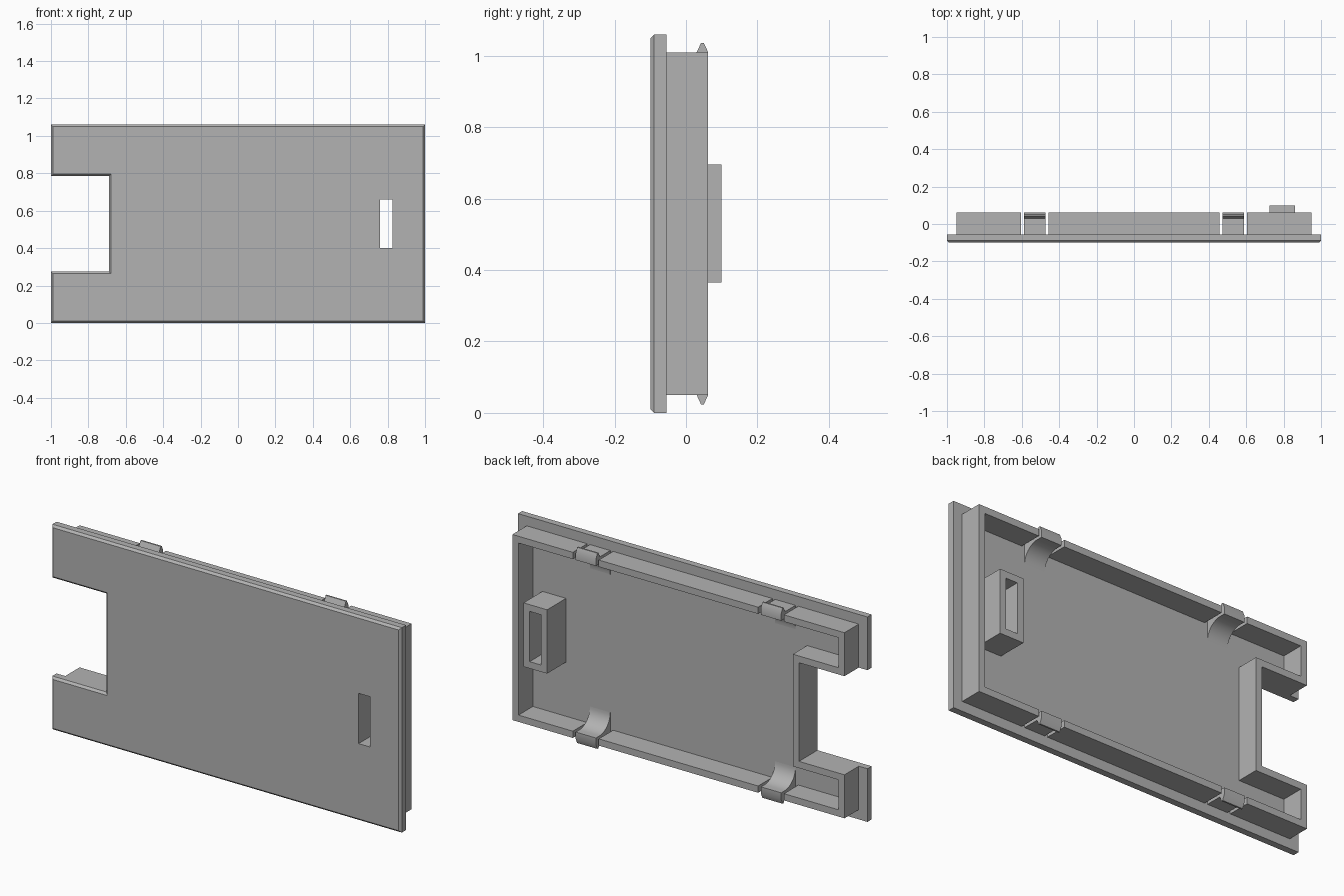
import bpy, bmesh, math

if "Cube" in bpy.data.objects:
    bpy.data.objects.remove(bpy.data.objects["Cube"], do_unlink=True)

grey = bpy.data.materials.new("plain grey")
grey.use_nodes = True
grey.diffuse_color = (0.45, 0.45, 0.45, 1)
grey.node_tree.nodes["Principled BSDF"].inputs["Base Color"].default_value = (0.45, 0.45, 0.45, 1)

HEIGHT = 1.06
FRONT, BACK, RIM_BACK, SLEEVE_BACK = -0.1, -0.055, 0.062, 0.1
MARGIN, WALL, CHAMFER = 0.05, 0.035, 0.011
NOTCH_X, NOTCH_LOW, NOTCH_HIGH = -0.69, 0.275, 0.785
CLIP_X, CLIP_HALF, GAP_HALF = 0.53, 0.058, 0.074


def finish(name, bm):
    bmesh.ops.recalc_face_normals(bm, faces=bm.faces)
    mesh = bpy.data.meshes.new(name)
    bm.to_mesh(mesh)
    bm.free()
    mesh.materials.append(grey)
    obj = bpy.data.objects.new(name, mesh)
    bpy.context.collection.objects.link(obj)
    return obj


def inset(path, d, closed):
    """Shift a right-angled anticlockwise (x, z) path inwards by d."""
    n, result = len(path), []
    for i, (x, z) in enumerate(path):
        for a, b in ((i - 1, i), (i, i + 1)):
            if closed or (a >= 0 and b < n):
                p, q = path[a % n], path[b % n]
                dx, dz = q[0] - p[0], q[1] - p[1]
                length = math.hypot(dx, dz)
                x -= dz / length * d
                z += dx / length * d
        result.append((x, z))
    return result


def loop(bm, points, y):
    return [bm.verts.new((x, y, z)) for x, z in points]


def bridge(bm, a, b, closed=True):
    for i in range(len(a) if closed else len(a) - 1):
        j = (i + 1) % len(a)
        bm.faces.new((a[i], a[j], b[j], b[i]))


def wall(name, path, y1, closed=False):
    """Upright wall of even thickness standing on the back of the plate."""
    bm = bmesh.new()
    inner = inset(path, WALL, closed)
    rings = [loop(bm, path, BACK), loop(bm, path, y1),
             loop(bm, inner, y1), loop(bm, inner, BACK)]
    for i in range(4):
        bridge(bm, rings[i], rings[(i + 1) % 4], closed)
    if not closed:
        for end in (0, -1):
            bm.faces.new([r[end] for r in rings])
    return finish(name, bm)


def rectangle(x0, x1, z0, z1):
    return [(x0, z0), (x1, z0), (x1, z1), (x0, z1)]


# Chamfered cover plate with a side notch and a through slot
outline = [(-1, 0), (1, 0), (1, HEIGHT), (-1, HEIGHT), (-1, NOTCH_HIGH),
           (NOTCH_X, NOTCH_HIGH), (NOTCH_X, NOTCH_LOW), (-1, NOTCH_LOW)]
sleeve_outline = rectangle(0.725, 0.86, 0.365, 0.695)
slot = inset(sleeve_outline, WALL, True)

bm = bmesh.new()
outer = [loop(bm, inset(outline, CHAMFER, True), FRONT),
         loop(bm, outline, FRONT + CHAMFER), loop(bm, outline, BACK)]
hole = [loop(bm, slot, FRONT), loop(bm, slot, BACK)]
bridge(bm, outer[0], outer[1])
bridge(bm, outer[1], outer[2])
bridge(bm, hole[0], hole[1])
for rim, cut in ((outer[0], hole[0]), (outer[2], hole[1])):
    edges = [bm.edges.get((r[i - 1], r[i])) for r in (rim, cut) for i in range(len(r))]
    bmesh.ops.triangle_fill(bm, edges=edges, use_beauty=True)
finish("cover_plate", bm)

# Rim walls, interrupted on both sides of every clip
low, high, side = MARGIN, HEIGHT - MARGIN, 1 - MARGIN
near, far = CLIP_X - GAP_HALF, CLIP_X + GAP_HALF
wall("rim_left", [(far, low), (side, low), (side, high), (far, high)], RIM_BACK)
wall("rim_top", [(near, high), (-near, high)], RIM_BACK)
wall("rim_bottom", [(-near, low), (near, low)], RIM_BACK)
wall("rim_notch", [(-far, high), (-side, high), (-side, NOTCH_HIGH), (NOTCH_X, NOTCH_HIGH),
                   (NOTCH_X, NOTCH_LOW), (-side, NOTCH_LOW), (-side, low), (-far, low)], RIM_BACK)

# Sleeve around the slot
wall("slot_sleeve", sleeve_outline, SLEEVE_BACK, closed=True)

# Snap clips: hooked tip outside, concave curved root inside
RADIUS, STEPS = 0.088, 12
profile = [(BACK, 0), (0.03, 0), (0.042, -0.026), (0.05, -0.026), (RIM_BACK, 0), (RIM_BACK, WALL)]
for i in range(STEPS + 1):
    a = math.pi / 2 * i / STEPS
    profile.append((BACK + RADIUS * (1 - math.sin(a)), WALL + RADIUS * (1 - math.cos(a))))

for x_name, x in (("left", CLIP_X), ("right", -CLIP_X)):
    for z_name, base, up in (("bottom", low, 1), ("top", high, -1)):
        bm = bmesh.new()
        ends = [[bm.verts.new((x + s * CLIP_HALF, y, base + up * w)) for y, w in profile]
                for s in (-1, 1)]
        bridge(bm, ends[0], ends[1])
        for end in ends:
            bm.faces.new(end)
        clip = finish(f"clip_{z_name}_{x_name}", bm)
        bpy.ops.object.select_all(action="DESELECT")
        clip.select_set(True)
        bpy.context.view_layer.objects.active = clip
        bpy.ops.object.shade_smooth_by_angle(angle=math.radians(25))
